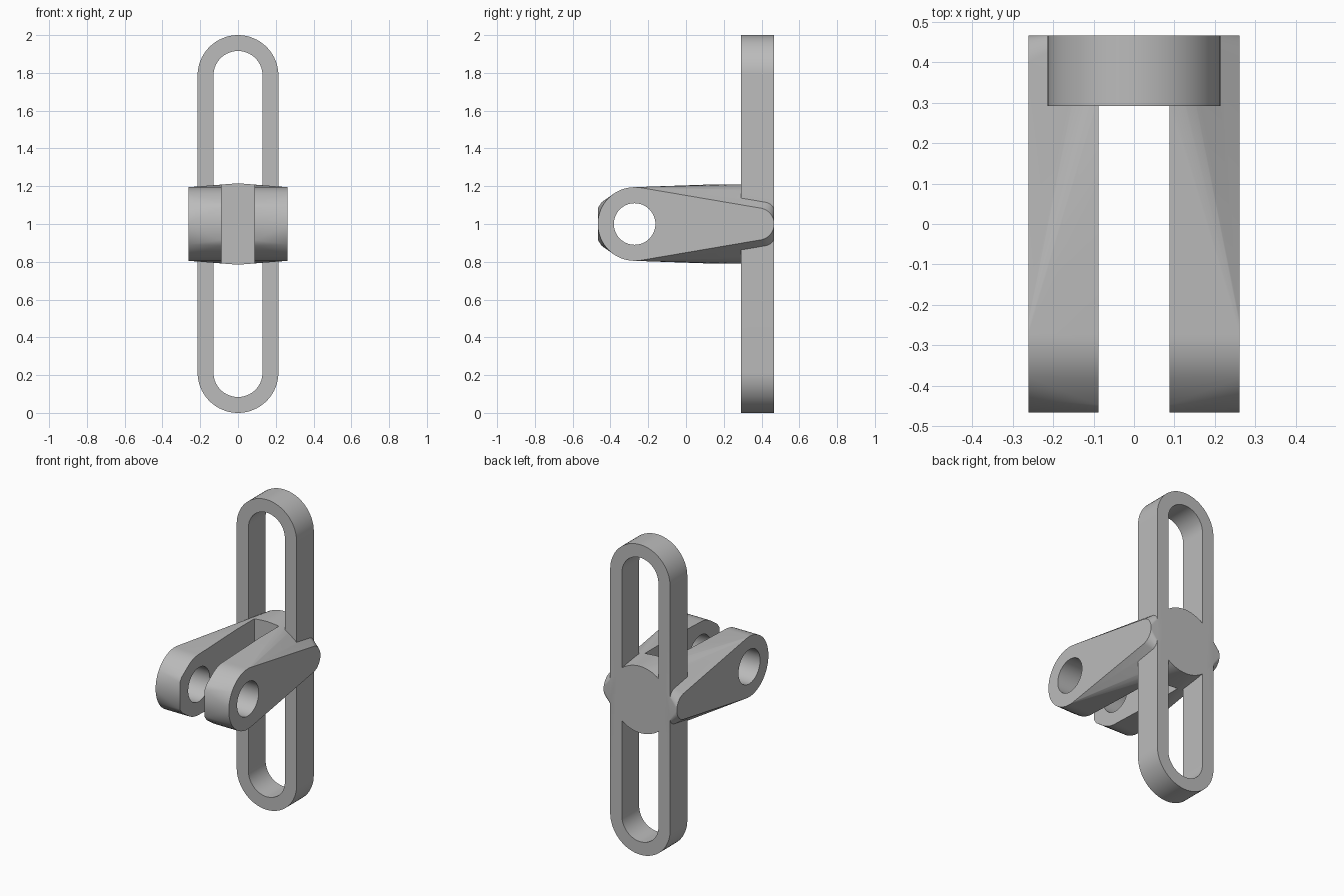
import bpy, bmesh, math
from mathutils import Vector

if "Cube" in bpy.data.objects:
    bpy.data.objects.remove(bpy.data.objects["Cube"])

steel = bpy.data.materials.new("plain grey")
steel.diffuse_color = (0.5, 0.5, 0.5, 1)
steel.use_nodes = True
steel.node_tree.nodes["Principled BSDF"].inputs["Base Color"].default_value = steel.diffuse_color

BACK, FRONT = 0.467, 0.292      # depth of the slotted frame
PIN_Y, PIN_R = -0.272, 0.195    # rounded fork end
HALF, GAP = 0.261, 0.088        # fork outer and inner half widths


def make(name, bm):
    bmesh.ops.recalc_face_normals(bm, faces=bm.faces)
    me = bpy.data.meshes.new(name)
    bm.to_mesh(me)
    bm.free()
    me.materials.append(steel)
    ob = bpy.data.objects.new(name, me)
    bpy.context.collection.objects.link(ob)
    return ob


def prism(name, loop, offset):
    bm = bmesh.new()
    face = bm.faces.new([bm.verts.new(p) for p in loop])
    ext = bmesh.ops.extrude_face_region(bm, geom=[face])
    bmesh.ops.translate(bm, vec=offset, verts=[g for g in ext["geom"] if isinstance(g, bmesh.types.BMVert)])
    if not face.is_valid or len(bm.faces) < len(loop) + 2:
        bm.faces.new([v for v in list(bm.verts)[:len(loop)]])
    return make(name, bm)


def circle(cy, r, n=64):
    return [(cy + r * math.cos(2 * math.pi * i / n), 1 + r * math.sin(2 * math.pi * i / n)) for i in range(n)]


def stadium(r, top, y, n=32):
    pts = []
    for k, cz in ((0, top - r), (1, 2 - top + r)):
        for i in range(n + 1):
            a = math.pi * (k + i / n)
            pts.append((r * math.cos(a), y, cz + r * math.sin(a)))
    return pts


def boolean(ob, other, op):
    m = ob.modifiers.new(op, 'BOOLEAN')
    m.operation, m.solver, m.object = op, 'EXACT', other
    bpy.context.view_layer.objects.active = ob
    bpy.ops.object.modifier_apply(modifier=m.name)
    bpy.data.objects.remove(other)


# Fork body: hull of tapered side plates, rear disc and blunt inner noses
pts = []
for s in (-1, 1):
    pts += [(s * HALF, y, z) for y, z in circle(PIN_Y, PIN_R)]
    pts += [(s * HALF, y, z) for y, z in circle(BACK - 0.085, 0.085, 32)]
    pts += [(s * GAP, y, 1 + t * z) for y, z in ((-0.467, 0.085), (-0.447, 0.115)) for t in (-1, 1)]
pts += [(x, y, z) for x, z in circle(0, 0.215) for y in (FRONT, BACK)]
bm = bmesh.new()
for p in pts:
    bm.verts.new(p)
res = bmesh.ops.convex_hull(bm, input=bm.verts)
loose = [v for v in bm.verts if not v.link_faces]
bmesh.ops.delete(bm, geom=loose, context='VERTS')
bmesh.ops.dissolve_limit(bm, angle_limit=0.002, verts=bm.verts, edges=bm.edges)
fork = make("fork", bm)

# Slot between the arms and the pin hole
slot = prism("slot_cutter", [(-GAP, -1, 0.5), (GAP, -1, 0.5), (GAP, FRONT, 0.5), (-GAP, FRONT, 0.5)], Vector((0, 0, 1)))
boolean(fork, slot, 'DIFFERENCE')
hole = prism("hole_cutter", [(-0.5, y, z) for y, z in circle(PIN_Y, 0.11)], Vector((1, 0, 0)))
boolean(fork, hole, 'DIFFERENCE')

# Upright slotted frame
frame = prism("slotted_frame", stadium(0.214, 2.0, FRONT), Vector((0, BACK - FRONT, 0)))
opening = prism("opening_cutter", stadium(0.13, 1.916, FRONT - 0.1), Vector((0, 0.5, 0)))
boolean(frame, opening, 'DIFFERENCE')

# Join both parts into one clean solid
boolean(fork, frame, 'UNION')
fork.name = "slotted_fork_bracket"
bpy.ops.object.select_all(action='DESELECT')
fork.select_set(True)
bpy.context.view_layer.objects.active = fork
bpy.ops.object.shade_smooth_by_angle(angle=math.radians(30))
